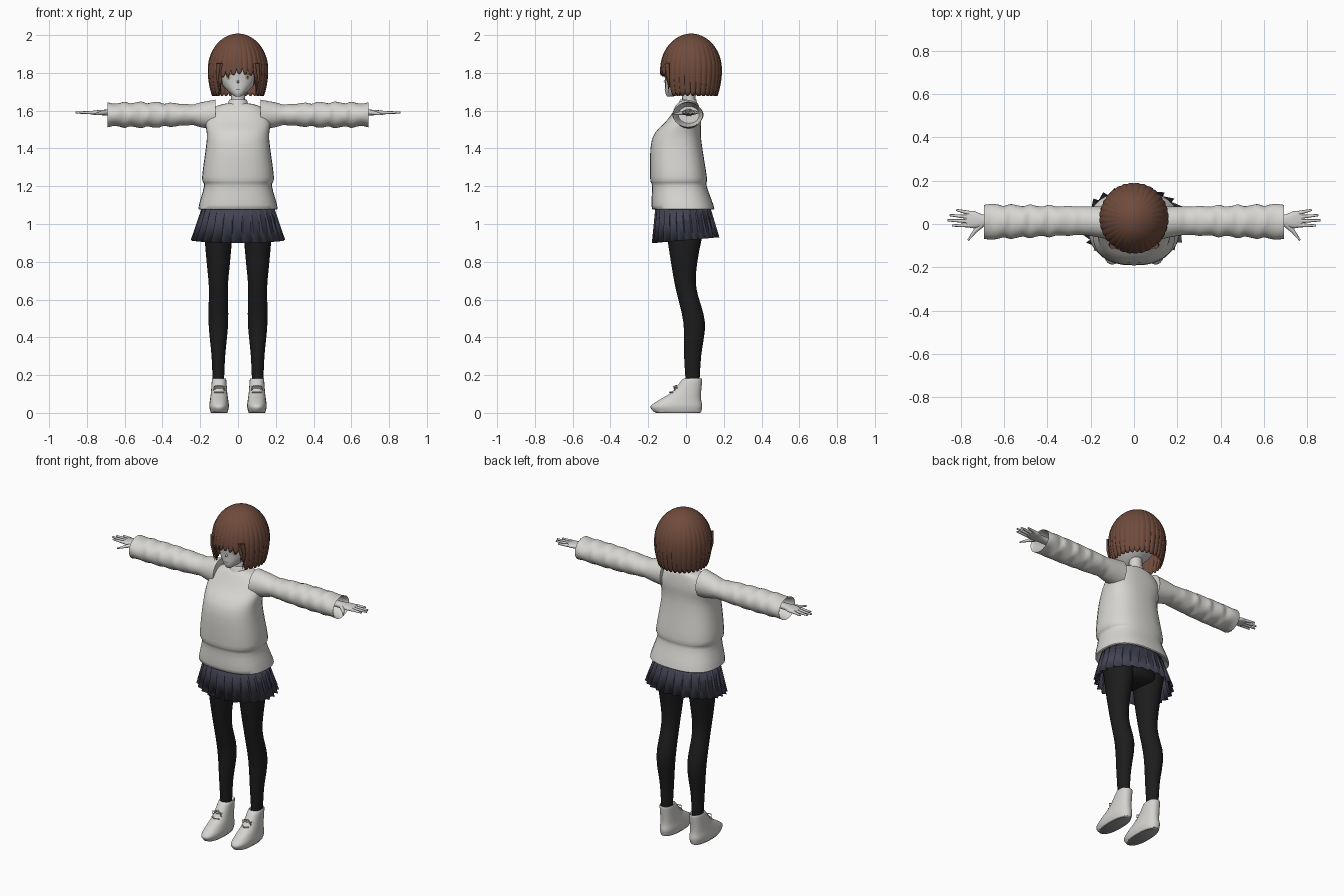
import bpy, bmesh
from math import sin, cos, pi, sqrt, copysign, radians

cube = bpy.data.objects.get("Cube")
if cube:
    bpy.data.objects.remove(cube, do_unlink=True)


def material(name, *colour):
    mat = bpy.data.materials.new(name)
    mat.use_nodes = True
    mat.diffuse_color = (*colour, 1)
    mat.node_tree.nodes["Principled BSDF"].inputs["Base Color"].default_value = (*colour, 1)
    return mat


knit = material("pale knit", .68, .67, .64)
skin = material("pale skin", .66, .65, .64)
leather = material("off white leather", .66, .65, .62)
chestnut = material("chestnut hair", .16, .07, .045)
navy = material("dark navy cloth", .055, .055, .085)
black = material("black tights", .012, .012, .012)
rubber = material("grey rubber", .3, .3, .3)
amber = material("amber iris", .45, .36, .22)
dark = material("dark lash", .06, .04, .04)


def finish(bm, name, mat, mirror=False, sharp=60):
    """Turn a bmesh into a smooth shaded object, mirrored left to right if asked."""
    bmesh.ops.recalc_face_normals(bm, faces=bm.faces)
    mesh = bpy.data.meshes.new(name)
    bm.to_mesh(mesh)
    bm.free()
    mesh.materials.append(mat)
    mesh.shade_smooth()
    mesh.set_sharp_from_angle(angle=radians(sharp))
    part = bpy.data.objects.new(name, mesh)
    bpy.context.collection.objects.link(part)
    if mirror:
        part.modifiers.new("Mirror", "MIRROR").use_mirror_merge = False
    return part


def bridge(bm, rows, bottom=True, top=True):
    """Join closed rows of points into a skin."""
    rows = [[bm.verts.new(point) for point in row] for row in rows]
    for low, high in zip(rows, rows[1:]):
        for i in range(len(low)):
            bm.faces.new((low[i - 1], low[i], high[i], high[i - 1]))
    if bottom:
        bm.faces.new(rows[0])
    if top:
        bm.faces.new(rows[-1])


def flow(rings, steps=4):
    """Fill in a smooth curve through the given rings."""
    padded = [rings[0], *rings, rings[-1]]
    for before, start, end, after in zip(padded, padded[1:], padded[2:], padded[3:]):
        for step in range(steps):
            t = step / steps
            yield [a + t / 2 * (b - p + t * (2 * p - 5 * a + 4 * b - q + t * (3 * (a - b) + q - p)))
                   for p, a, b, q in zip(before, start, end, after)]
    yield rings[-1]


def loft(name, mat, rings, centre=0, sideways=False, power=2, sides=32, mirror=False):
    """Skin rings of (position, half width, front, back, optional shift of the centre)."""
    def outline(position, half, front, back, shift=0):
        for i in range(sides):
            c, s = cos(2 * pi * i / sides), sin(2 * pi * i / sides)
            across = centre + shift + half * copysign(abs(c) ** (2 / power), c)
            y = (front + back) / 2 + (back - front) / 2 * copysign(abs(s) ** (2 / power), s)
            yield (position, y, across) if sideways else (across, y, position)
    bm = bmesh.new()
    bridge(bm, [list(outline(*ring)) for ring in flow(rings)])
    return finish(bm, name, mat, mirror)


def tube(name, mat, points, start, end, mirror=True):
    """Round limb through a few points, tapering from one radius to another."""
    curve = bpy.data.curves.new(name, "CURVE")
    curve.dimensions = "3D"
    curve.bevel_depth = 1
    curve.bevel_resolution = 2
    curve.use_fill_caps = True
    spline = curve.splines.new("POLY")
    spline.points.add(len(points) - 1)
    for i, (knot, point) in enumerate(zip(spline.points, points)):
        knot.co = (*point, 1)
        knot.radius = start + (end - start) * i / (len(points) - 1)
    draft = bpy.data.objects.new(name, curve)
    bpy.context.collection.objects.link(draft)
    bpy.context.view_layer.update()
    bm = bmesh.new()
    bm.from_mesh(draft.evaluated_get(bpy.context.evaluated_depsgraph_get()).to_mesh())
    bpy.data.objects.remove(draft, do_unlink=True)
    bpy.data.curves.remove(curve)
    return finish(bm, name, mat, mirror)


# Sweater body with a bloused fold above the hem
loft("sweater_body", knit, [
    (1.1, .17, -.14, .11), (1.08, .21, -.18, .15), (1.2, .18, -.18, .11),
    (1.25, .19, -.19, .11), (1.45, .165, -.18, .08), (1.55, .17, -.1, .08),
    (1.62, .12, -.05, .07), (1.64, .05, -.03, .06)], power=2.5)

# Sleeves with rippled folds and an open cuff
sleeve = [(.12, .08, -.07, .08, -.04), (.2, .065, -.055, .08, -.015)]
for i in range(16):
    along = i / 15
    fold = .005 * sin(i * 2.2) * min(1, along * 3)
    sleeve.append((.24 + .45 * along, .054 + .007 * along + .008 * sin(pi * along) + fold,
                   fold - .05 - .02 * along, .08 + .01 * along - fold))
sleeve.append((.6, .045, -.04, .07))
loft("sleeves", knit, sleeve, centre=1.578, sideways=True, mirror=True)

# Hands
loft("palms", skin, [(.56, .02, -.01, .04), (.68, .016, -.01, .04), (.74, .013, -.02, .06),
                     (.775, .008, -.01, .055)],
     centre=1.59, sideways=True, power=2.5, sides=16, mirror=True)
for i, (finger, reach) in enumerate(dict(index=.84, middle=.86, ring=.85, little=.82).items()):
    tube(finger + "_fingers", skin,
         [(.76, .019 * i - .006, 1.59), (reach, .024 * i - .007, 1.59)], .01, .005)
tube("thumbs", skin, [(.7, 0, 1.59), (.735, -.035, 1.585), (.765, -.075, 1.58)], .014, .004)

# Neck, collar and head
loft("neck", skin, [(1.58, .04, -.02, .05), (1.74, .036, -.02, .05)])
loft("collar", knit, [(1.61, .06, -.05, .06), (1.66, .045, -.03, .055), (1.63, .036, -.02, .05)])
head = loft("head", skin, [
    (1.675, .015, -.1, -.07), (1.7, .05, -.11, .03), (1.76, .1, -.11, .11),
    (1.84, .115, -.115, .13), (1.92, .085, -.08, .1), (1.955, .02, -.01, .04)], power=2.2)
tube("nose", skin, [(0, -.1, 1.77), (0, -.115, 1.75)], .003, .006, mirror=False)


# Painted eyes, brows and mouth as thin plates hugging the face
def plate(name, mat, x, z, wide, tall, lift=.002, mirror=True):
    bm = bmesh.new()
    bmesh.ops.create_circle(bm, cap_ends=True, cap_tris=True, radius=1, segments=20)
    for vert in bm.verts:
        u, v, _ = vert.co
        vert.co = (x + u * wide, -.3, z + v * tall)
    wrap = finish(bm, name, mat, mirror).modifiers.new("Hug", "SHRINKWRAP")
    wrap.target = head
    wrap.wrap_method = "PROJECT"
    wrap.use_project_y = True
    wrap.wrap_mode = "ABOVE_SURFACE"
    wrap.offset = lift


plate("irises", amber, .05, 1.778, .012, .015)
plate("pupils", dark, .05, 1.778, .005, .007, lift=.003)
plate("lashes", dark, .05, 1.795, .024, .003, lift=.004)
plate("brows", chestnut, .05, 1.82, .022, .002)
plate("mouth", dark, 0, 1.714, .012, .0015, mirror=False)


# Bobbed hair: a grooved shell with a jagged hem and a short fringe
def hair_row(t, sides=192, locks=32):
    for i in range(sides):
        angle = 2 * pi * i / sides - pi
        beside_face = min(1, max(0, (abs(angle) - .58) / .2))
        ridge = abs(sin(angle * locks / 2 + .8 * t * cos(angle / 2)))
        fringe = 1.83 - .035 * ridge - .03 * abs(angle - .12)
        hem = fringe + (1.697 - .018 * ridge - fringe) * beside_face
        z = 2 - (2 - hem) * (1 - cos(t * pi / 2))
        if z > 1.82:
            girth = sqrt(1 - ((z - 1.82) / .18) ** 2)
        else:
            girth = 1 - 8 * (1.82 - z) ** 2
        girth *= .975 + .04 * ridge * t
        yield (.152 * girth * sin(angle), .0275 - .155 * girth * cos(angle), z)


bm = bmesh.new()
bridge(bm, [list(hair_row(step / 24)) for step in range(1, 25)], top=False)
hair = finish(bm, "hair", chestnut, sharp=50)
hair.modifiers.new("Thickness", "SOLIDIFY").thickness = .008

# Loose locks framing the face
for name, x, tip in (("long", .1, 1.69), ("short", .085, 1.73)):
    tube(name + "_face_locks", chestnut,
         [(x, -.1, 1.85), (x + .01, -.095, 1.78), (x - .005, -.09, tip)], .014, .001)

# Pleated skirt: knife pleats from a sawtooth outline, dipping at the front
pleats = 26


def skirt_row(drop):
    front, back = -.16 - .022 * drop, .12 + .058 * drop
    for i in range(pleats * 2):
        inner = i % 2
        angle = 2 * pi * (i // 2 + .86 * inner) / pleats
        reach = 1 - .1 * drop * inner
        yield ((.18 + .07 * drop) * reach * cos(angle),
               (front + back) / 2 + (back - front) / 2 * reach * sin(angle),
               1.12 - drop * (.205 - .015 * sin(angle)))


bm = bmesh.new()
bridge(bm, [list(skirt_row(drop)) for drop in (0, .5, 1)], bottom=False, top=False)
skirt = finish(bm, "pleated_skirt", navy, sharp=15)
skirt.modifiers.new("Thickness", "SOLIDIFY").thickness = .004

# Hips and legs in tights
loft("hips", black, [(.91, .04, -.04, .05), (.95, .15, -.1, .1), (1.1, .16, -.1, .09)])
loft("legs", black, [
    (.14, .029, 0, .07), (.3, .036, -.01, .08), (.48, .052, -.014, .1),
    (.66, .05, -.055, .055), (.8, .062, -.08, .06), (1, .08, -.11, .1)],
    centre=.104, mirror=True)

# Ankle shoes with thin soles and laces
loft("shoes", leather, [
    (.005, .045, -.17, .08), (.035, .052, -.187, .086), (.07, .048, -.14, .08),
    (.11, .043, -.075, .08), (.18, .037, -.016, .086), (.17, .03, 0, .075)],
    centre=.1, power=2.3, mirror=True)
loft("soles", rubber, [(0, .044, -.16, .075), (.007, .046, -.17, .08)],
     centre=.1, power=2.3, mirror=True)
for i, place in enumerate(("lower", "middle", "upper")):
    y, z = .026 * i - .085, .022 * i + .11
    tube(place + "_laces", leather, [(.075, y + .014, z), (.1, y, z), (.125, y + .014, z)],
         .004, .004)
for place, side in (("inner", -1), ("outer", 1)):
    knot = (.1, -.05, .145)
    tube(place + "_bow_loops", leather,
         [knot, (.1 + side * .025, -.065, .14), (.1 + side * .03, -.06, .12), knot], .003, .003)
